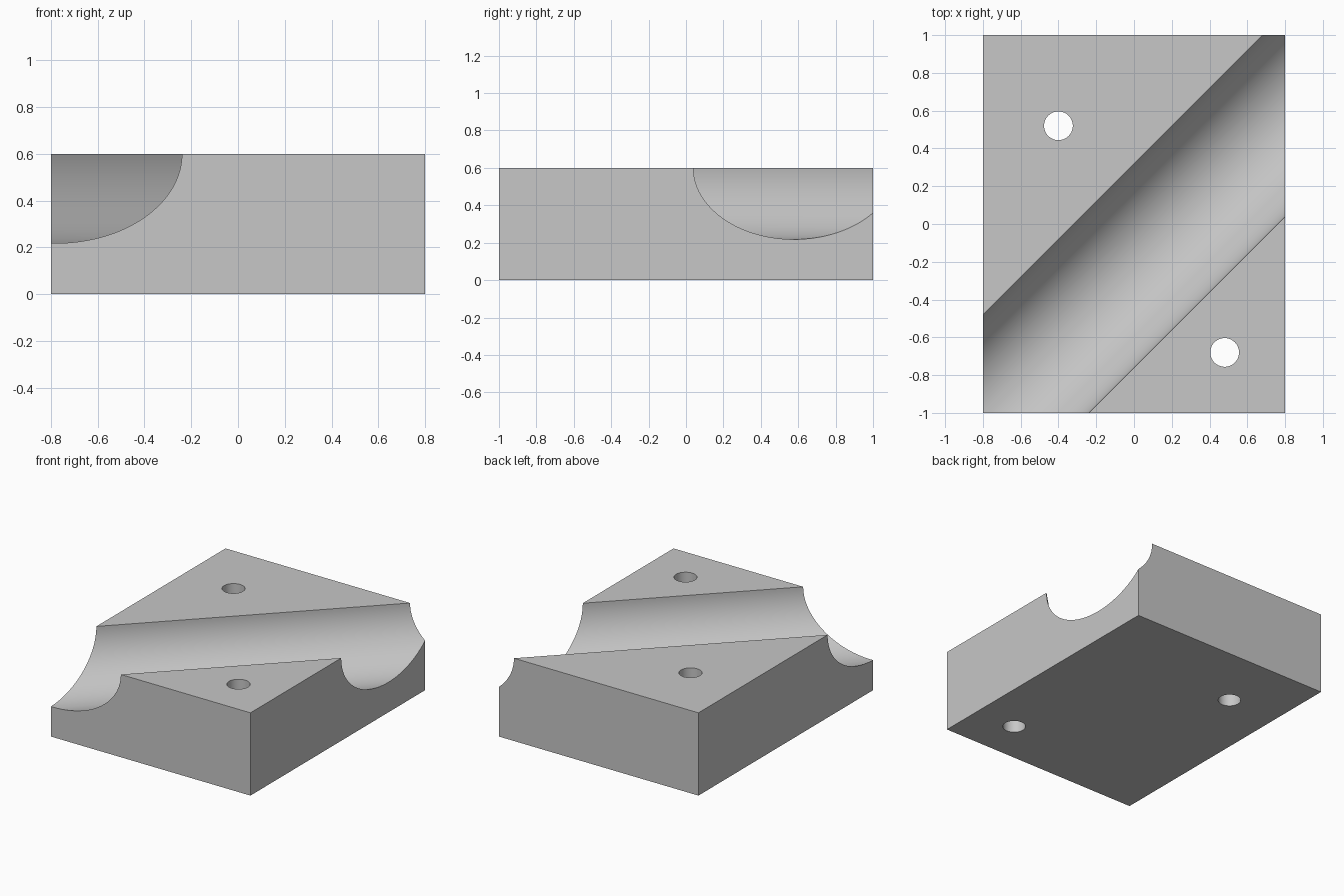
import bpy
import math

cube = bpy.data.objects.get("Cube")
if cube:
    bpy.data.objects.remove(cube, do_unlink=True)

WIDTH, LENGTH, HEIGHT = 1.6, 2.0, 0.6
GROOVE_RADIUS, HOLE_RADIUS = 0.382, 0.076

# Plain grey material
grey = bpy.data.materials.new("light grey")
grey.use_nodes = True
colour = (0.57, 0.57, 0.57, 1)
grey.diffuse_color = colour
grey.node_tree.nodes["Principled BSDF"].inputs["Base Color"].default_value = colour

# Rectangular block
bpy.ops.mesh.primitive_cube_add(size=1, location=(0, 0, HEIGHT / 2))
block = bpy.context.object
block.name = "grooved_block"
block.scale = (WIDTH, LENGTH, HEIGHT)
bpy.ops.object.transform_apply(location=True, rotation=False, scale=True)
block.data.materials.append(grey)


def add_cutter(name, radius, depth, location, rotation=(0, 0, 0), sides=96):
    """Add a hidden cylinder and subtract it from the block."""
    bpy.ops.mesh.primitive_cylinder_add(vertices=sides, radius=radius, depth=depth,
                                        location=location, rotation=rotation)
    cutter = bpy.context.object
    cutter.name = name
    cutter.data.materials.append(grey)
    cutter.hide_render = True
    cut = block.modifiers.new(name, "BOOLEAN")
    cut.operation = "DIFFERENCE"
    cut.solver = "EXACT"
    cut.object = cutter
    return cutter


# Diagonal round-bottomed groove and two vertical through holes
cutters = [
    add_cutter("groove_cutter", GROOVE_RADIUS, 5, (0, -0.22, HEIGHT),
               (math.pi / 2, 0, -math.pi / 4), 128),
    add_cutter("back_hole_cutter", HOLE_RADIUS, 2, (-0.4, 0.52, HEIGHT / 2)),
    add_cutter("front_hole_cutter", HOLE_RADIUS, 2, (0.48, -0.68, HEIGHT / 2)),
]

# Apply the cuts, then discard the cutters
bpy.ops.object.select_all(action="DESELECT")
block.select_set(True)
bpy.context.view_layer.objects.active = block
for name in [m.name for m in block.modifiers]:
    bpy.ops.object.modifier_apply(modifier=name)
for cutter in cutters:
    bpy.data.objects.remove(cutter, do_unlink=True)

# Smooth curved walls with crisp rims
bpy.ops.object.shade_smooth_by_angle(angle=math.radians(30))
